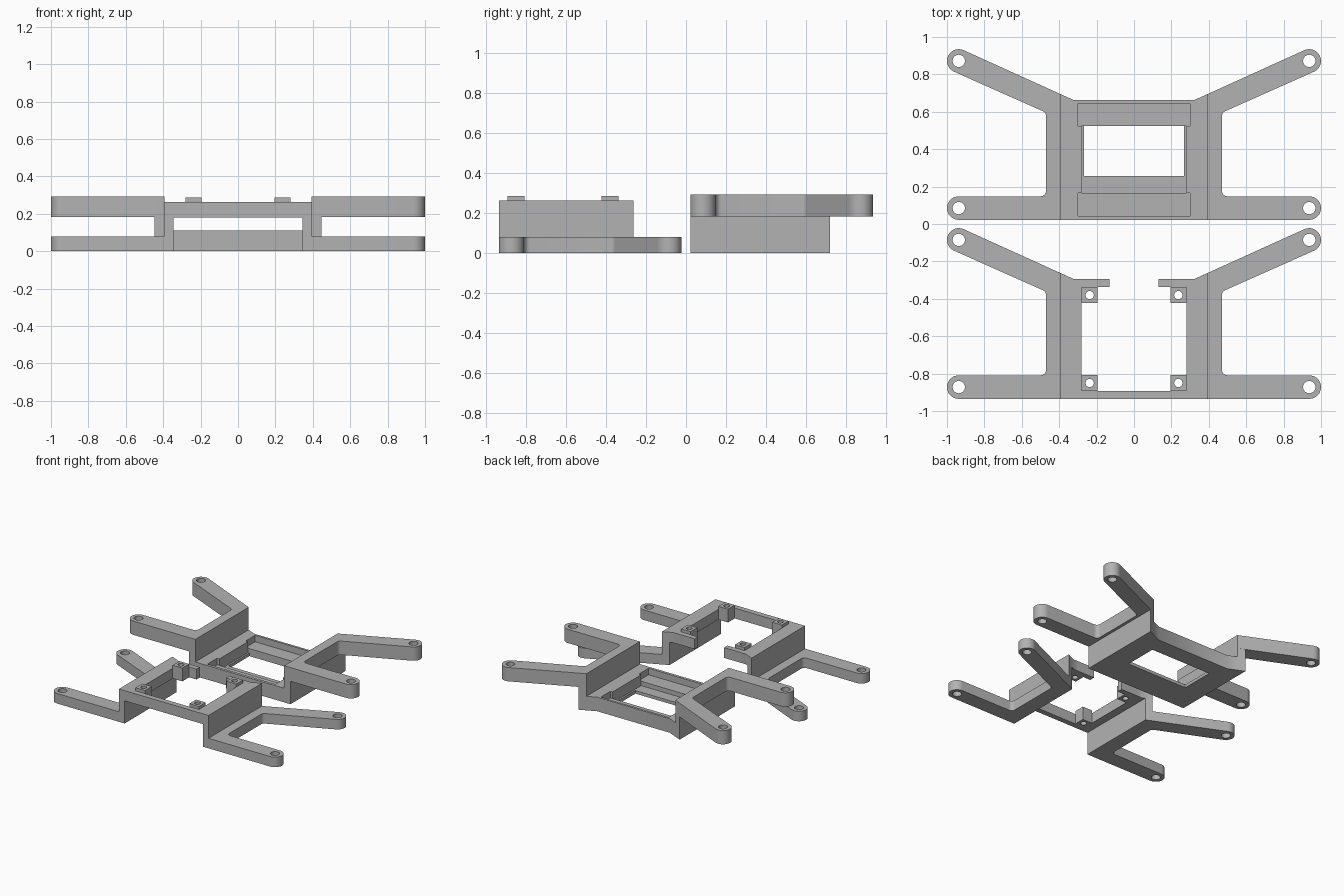
import bpy
import math

if "Cube" in bpy.data.objects:
    bpy.data.objects.remove(bpy.data.objects["Cube"])

grey = bpy.data.materials.new("grey_plastic")
grey.diffuse_color = (0.45, 0.45, 0.45, 1)
grey.use_nodes = True
grey.node_tree.nodes["Principled BSDF"].inputs["Base Color"].default_value = grey.diffuse_color

R, CX = 0.063, 0.937            # arm half width, x of arm holes
LOW, HIGH = 0.063, 0.85         # y of the two arm holes from the frame front
ANG = math.atan(0.445)          # slope of the swept arm
FRONT, BACK = -0.935, 0.022     # y where each frame starts


def edge_y(x):
    """Rear edge of a frame, flat in the middle, then rising with the swept arm."""
    return 0.64 + max(0, x - 0.32) * 0.445


def arc(cx, cy, r, a0, a1, n=16):
    return [(cx + r * math.cos(a0 + (a1 - a0) * i / n),
             cy + r * math.sin(a0 + (a1 - a0) * i / n)) for i in range(n + 1)]


def circle(cx, cy, r):
    return arc(cx, cy, r, 0, 2 * math.pi, 32)[:-1]


def rect(x0, x1, y0, y1):
    return [(x0, y0), (x1, y0), (x1, y1), (x0, y1)]


def plate(name, loops, y, z0, z1, side=1):
    """Extrude a flat outline with holes from z0 to z1."""
    cu = bpy.data.curves.new(name, 'CURVE')
    cu.dimensions = '2D'
    cu.fill_mode = 'BOTH'
    cu.extrude = (z1 - z0) / 2
    for loop in loops:
        pts = [(x * side, py) for x, py in loop]
        if side < 0:
            pts.reverse()
        sp = cu.splines.new('POLY')
        sp.points.add(len(pts) - 1)
        for p, (px, py) in zip(sp.points, pts):
            p.co = (px, py, 0, 1)
        sp.use_cyclic_u = True
    cu.materials.append(grey)
    ob = bpy.data.objects.new(name, cu)
    ob.location = (0, y, (z0 + z1) / 2)
    bpy.context.collection.objects.link(ob)
    bpy.ops.object.select_all(action='DESELECT')
    ob.select_set(True)
    bpy.context.view_layer.objects.active = ob
    bpy.ops.object.convert(target='MESH')
    bpy.ops.object.shade_smooth_by_angle(angle=math.radians(30))


def arms(xi):
    """Side flange with a straight arm and a swept arm, each with a hole."""
    h = math.pi / 2
    low_y = HIGH - R / math.cos(ANG) + (0.47 - CX) * 0.445
    f = 0.03
    out = [(xi, 0)] + arc(CX, LOW, R, -h, h)
    out += arc(0.47 + f, 2 * R + f, f, -h, -2 * h, 6)
    # fillet between side and swept arm
    fy = low_y + f * (0.445 - 1 / math.cos(ANG))
    out += arc(0.47 + f, fy, f, 2 * h, h + ANG, 6)
    out += arc(CX, HIGH, R, ANG - h, ANG + h)
    out += [(0.32, 0.64)] if xi < 0.32 else []
    out += [(xi, edge_y(xi))]
    return [out, circle(CX, LOW, 0.033), circle(CX, HIGH, 0.033)]


def strip(x0, x1):
    """Lengthwise strip whose rear end follows the frame edge."""
    pts = [(x0, 0), (x1, 0), (x1, edge_y(x1))]
    if x0 < 0.32 < x1:
        pts.append((0.32, 0.64))
    return [pts + [(x0, edge_y(x0))]]


for s, tag in ((1, "right"), (-1, "left")):
    # front frame: low arms, wall, top rail, tab and mounting posts
    plate(f"front_frame_arms_{tag}", arms(0.345), FRONT, 0, 0.08, s)
    plate(f"front_frame_wall_{tag}", strip(0.345, 0.395), FRONT, 0.08, 0.18, s)
    plate(f"front_frame_rail_{tag}", strip(0.28, 0.395), FRONT, 0.18, 0.262, s)
    plate(f"rear_tab_{tag}", [rect(0.13, 0.28, 0.598, 0.64)], FRONT, 0.18, 0.262, s)
    for y, pos in ((0.085, "front"), (0.555, "rear")):
        plate(f"{pos}_post_{tag}",
              [rect(0.195, 0.28, y - 0.042, y + 0.043), circle(0.237, y, 0.022)],
              FRONT, 0.18, 0.286, s)
    # back frame: high arms and side wall
    plate(f"back_frame_arms_{tag}", arms(0.392), BACK, 0.182, 0.292, s)
    plate(f"back_frame_wall_{tag}", strip(0.392, 0.447), BACK, 0, 0.182, s)

# crossbeam of the front frame
plate("front_crossbeam", [rect(-0.28, 0.28, 0, 0.043)], FRONT, 0.18, 0.262)

# tray of the back frame: floor, ledges and rim stacked in steps
e = edge_y(0.392)
tray = [(-0.392, 0), (0.392, 0), (0.392, e), (0.32, 0.64),
        (-0.32, 0.64), (-0.392, e)]
plate("tray_floor", [tray, rect(-0.267, 0.267, 0.235, 0.503)], BACK, 0, 0.025)
plate("tray_ledges", [tray, rect(-0.28, 0.28, 0.143, 0.503)], BACK, 0.025, 0.06)
pocket = [(-0.3, 0.022), (0.3, 0.022), (0.3, 0.143), (0.28, 0.143),
          (0.28, 0.503), (0.3, 0.503), (0.3, 0.622), (-0.3, 0.622),
          (-0.3, 0.503), (-0.28, 0.503), (-0.28, 0.143), (-0.3, 0.143)]
plate("tray_rim", [tray, pocket], BACK, 0.06, 0.112)
